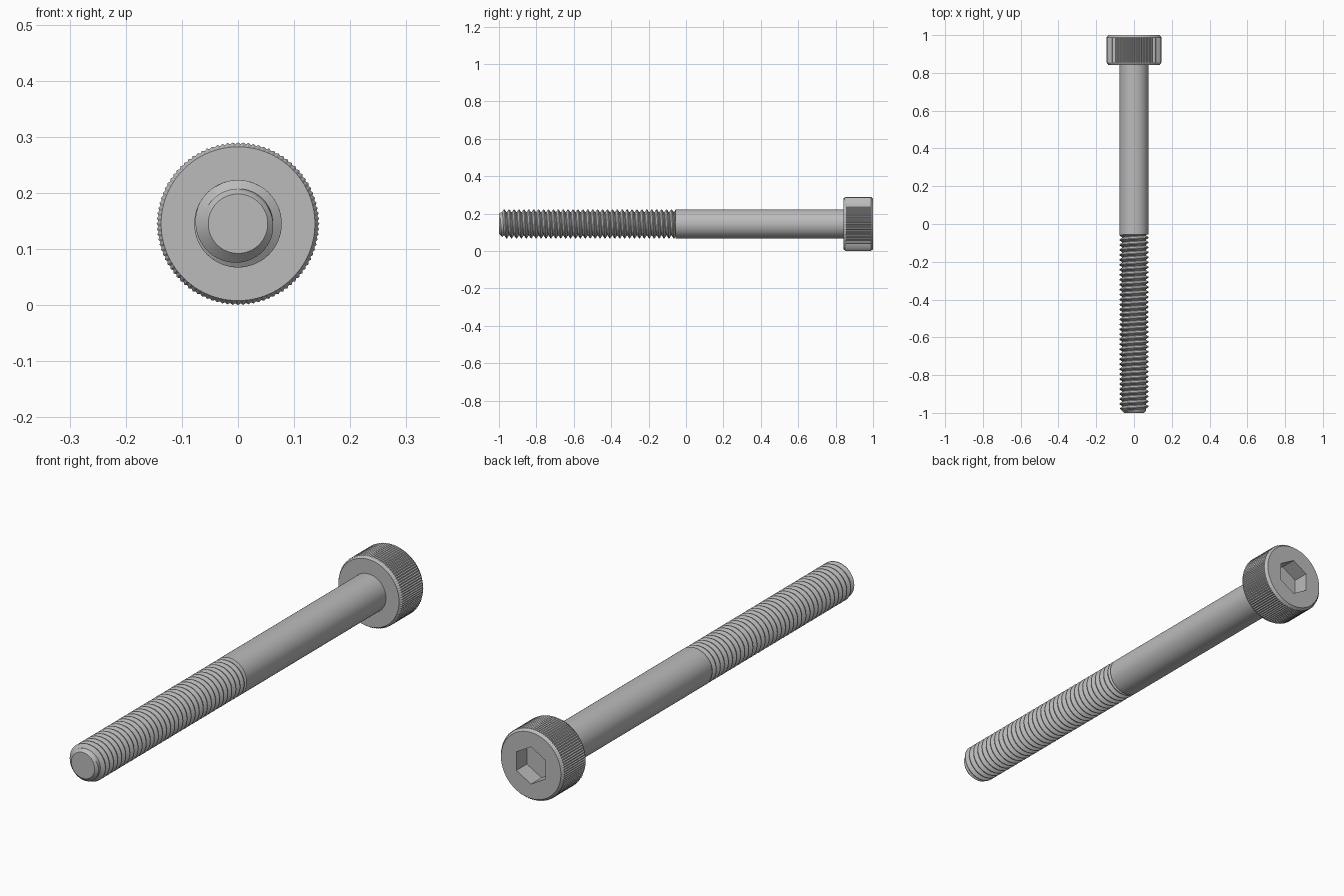
import bpy, bmesh
from math import sin, cos, pi, radians

if "Cube" in bpy.data.objects:
    bpy.data.objects.remove(bpy.data.objects["Cube"])

AXIS_Z = 0.145
HEAD_R, SHANK_R, ROOT_R, TIP_R = 0.145, 0.078, 0.0625, 0.053
HEAD_Y, THREAD_END = 0.843, -0.055
PITCH = 0.0263
HEX_APOTHEM = 0.0658

steel = bpy.data.materials.new("steel grey")
steel.use_nodes = True
grey = (0.5, 0.5, 0.5, 1)
steel.diffuse_color = grey
steel.node_tree.nodes["Principled BSDF"].inputs["Base Color"].default_value = grey


def point(r, a, y):
    return (r * sin(a), y, AXIS_Z + r * cos(a))


def finish(name, bm):
    bmesh.ops.recalc_face_normals(bm, faces=bm.faces)
    mesh = bpy.data.meshes.new(name)
    bm.to_mesh(mesh)
    bm.free()
    mesh.materials.append(steel)
    obj = bpy.data.objects.new(name, mesh)
    bpy.context.collection.objects.link(obj)
    bpy.ops.object.select_all(action="DESELECT")
    obj.select_set(True)
    bpy.context.view_layer.objects.active = obj
    bpy.ops.object.shade_smooth_by_angle(angle=radians(30))
    return obj


def lathe(name, rings, segments):
    """Skin rings of (y, radius rule) along the axis and cap both ends."""
    bm = bmesh.new()
    loops = [[bm.verts.new(point(rule(i), 2 * pi * i / segments, y))
              for i in range(segments)] for y, rule in rings]
    for a, b in zip(loops, loops[1:]):
        for i in range(segments):
            j = (i + 1) % segments
            bm.faces.new((a[i], a[j], b[j], b[i]))
    bm.faces.new(loops[0])
    bm.faces.new(loops[-1])
    return finish(name, bm)


# Cap head: knurled side, chamfered rims and a hexagonal socket
HEAD_SEGS = 192


def circle(r):
    return lambda i: r


def knurl(i):
    return HEAD_R - 0.003 * (i % 2)


def hexagon(i):
    a = 2 * pi * i / HEAD_SEGS
    return HEX_APOTHEM / cos(a % (pi / 3) - pi / 6)


lathe("cap_head", [
    (HEAD_Y, circle(0.137)),
    (HEAD_Y + 0.012, knurl),
    (0.988, knurl),
    (1.0, circle(0.135)),
    (1.0, hexagon),
    (0.932, hexagon),
], HEAD_SEGS)

# Plain shank
lathe("shank", [(THREAD_END, circle(SHANK_R)), (HEAD_Y + 0.01, circle(SHANK_R))], 64)

# Helical thread, trimmed at the shank and chamfered at the tip
TURN = 48
PROFILE = [(0.0, ROOT_R), (0.12, ROOT_R), (0.5, SHANK_R), (0.62, SHANK_R), (1.0, ROOT_R)]
bm = bmesh.new()
turns = int((THREAD_END + 1) / PITCH) + 3
sections = []
for s in range(turns * TURN + 1):
    row = []
    for t, r in PROFILE:
        y = -1 + PITCH * (s / TURN - 1.5 + t)
        y = min(max(y, -1), THREAD_END)
        row.append(bm.verts.new(point(min(r, TIP_R + (y + 1)), 2 * pi * s / TURN, y)))
    sections.append(row)
for a, b in zip(sections, sections[1:]):
    for k in range(len(PROFILE) - 1):
        bm.faces.new((a[k], a[k + 1], b[k + 1], b[k]))
bmesh.ops.remove_doubles(bm, verts=bm.verts, dist=0.00005)
bmesh.ops.dissolve_degenerate(bm, edges=bm.edges, dist=0.00005)
finish("thread", bm)

# Flat tip closing the thread
lathe("tip", [(-1.0, circle(TIP_R)), (-0.99, circle(TIP_R))], TURN)
